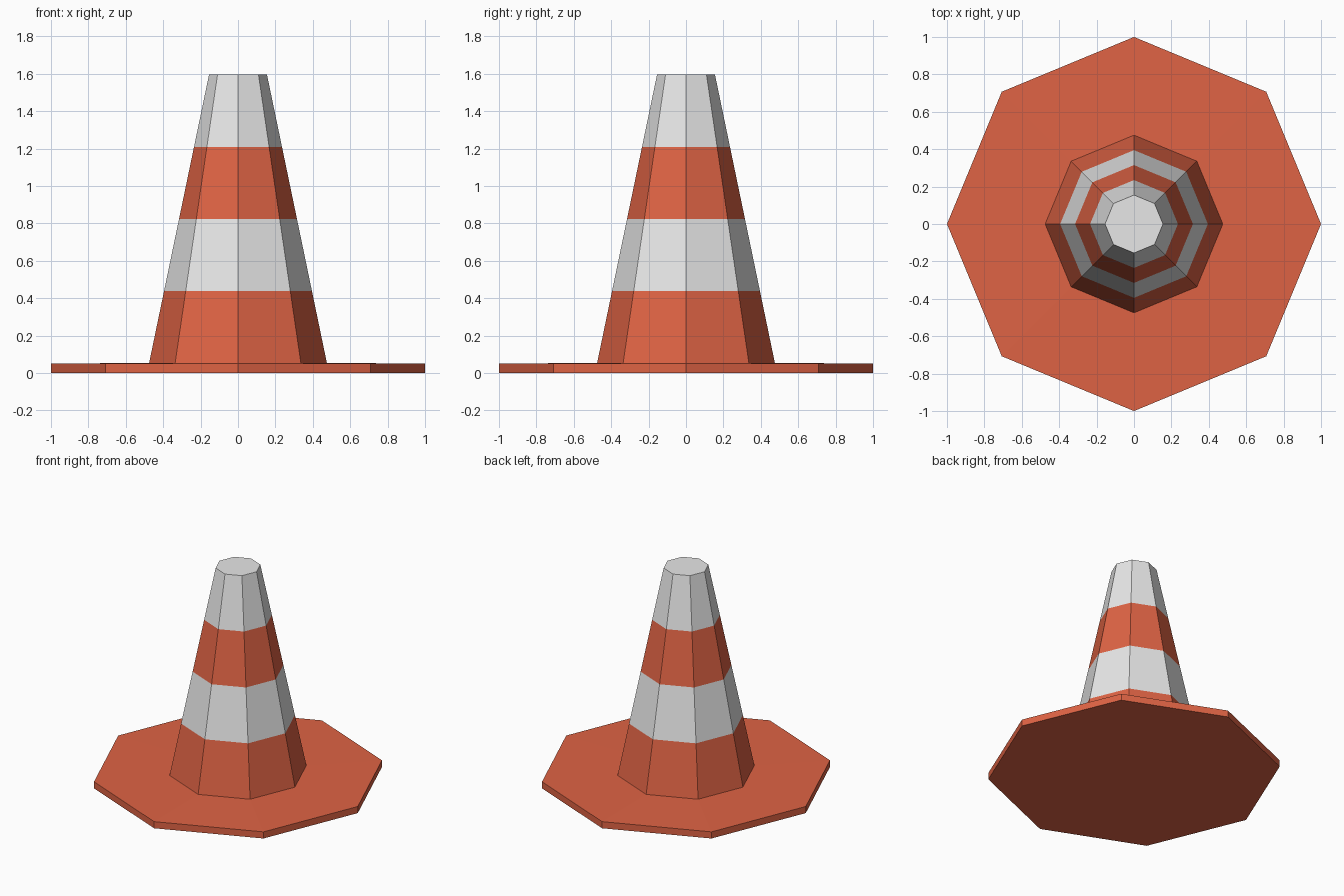
import bpy
import bmesh
from math import cos, sin, tau

SIDES = 8
BASE_TOP, CONE_TOP = 0.055, 1.595
CONE_BOTTOM_R, CONE_TOP_R = 0.475, 0.155
BANDS = 4

if "Cube" in bpy.data.objects:
    bpy.data.objects.remove(bpy.data.objects["Cube"], do_unlink=True)


def make_material(name, rgb):
    mat = bpy.data.materials.new(name)
    mat.use_nodes = True
    mat.diffuse_color = (*rgb, 1)
    shader = mat.node_tree.nodes["Principled BSDF"]
    shader.inputs["Base Color"].default_value = (*rgb, 1)
    shader.inputs["Roughness"].default_value = 0.8
    return mat


orange = make_material("traffic orange", (0.735, 0.125, 0.058))
white = make_material("reflective white", (0.8, 0.8, 0.8))


def loft(name, profile, materials, cap_bottom=False, cap_top=False):
    """Join octagonal rings of (radius, height); materials alternate per band."""
    bm = bmesh.new()
    rings = [[bm.verts.new((r * cos(tau * i / SIDES), r * sin(tau * i / SIDES), z))
              for i in range(SIDES)] for r, z in profile]
    for band, (low, high) in enumerate(zip(rings, rings[1:])):
        for i in range(SIDES):
            j = (i + 1) % SIDES
            face = bm.faces.new((low[i], low[j], high[j], high[i]))
            face.material_index = band % len(materials)
    if cap_bottom:
        bm.faces.new(rings[0][::-1])
    if cap_top:
        bm.faces.new(rings[-1]).material_index = len(materials) - 1
    mesh = bpy.data.meshes.new(name)
    bm.to_mesh(mesh)
    bm.free()
    for mat in materials:
        mesh.materials.append(mat)
    obj = bpy.data.objects.new(name, mesh)
    bpy.context.collection.objects.link(obj)
    return obj


# Thin foot plate, rising slightly to meet the cone
loft("base_plate", [(1, 0), (1, 0.05), (CONE_BOTTOM_R, BASE_TOP)], [orange],
     cap_bottom=True)

# Tapered body with four equal bands, orange at the foot and white at the tip
body = []
for k in range(BANDS + 1):
    t = k / BANDS
    body.append((CONE_BOTTOM_R + (CONE_TOP_R - CONE_BOTTOM_R) * t,
                 BASE_TOP + (CONE_TOP - BASE_TOP) * t))
loft("cone_body", body, [orange, white], cap_top=True)
